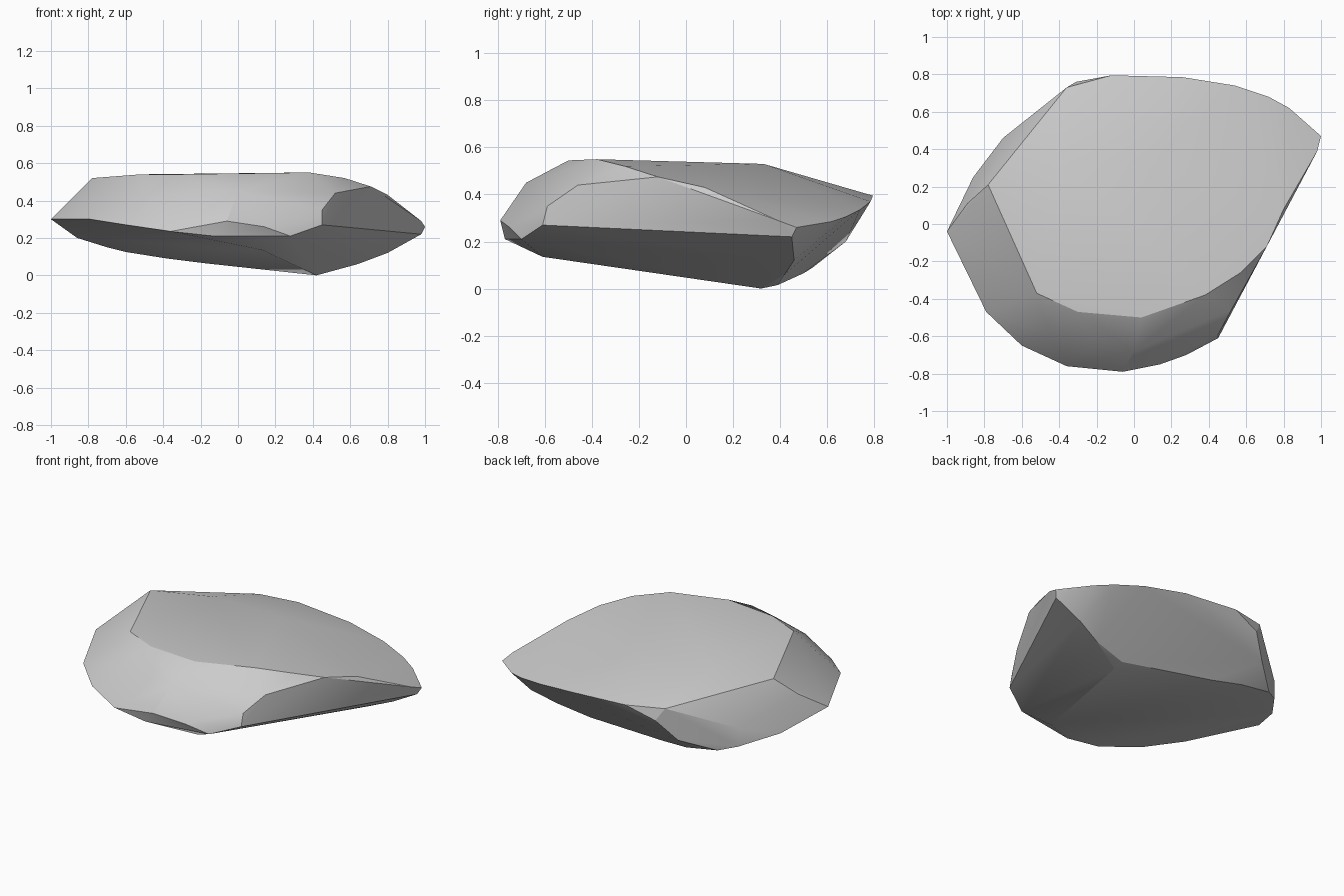
import bpy, bmesh

# Left end and front rim
front_rim = [(-1, -.04, .30), (-.79, -.47, .30), (-.6, -.65, .27), (-.36, -.76, .235),
             (-.06, -.79, .29), (-.13, -.77, .21), (.14, -.75, .26), (.28, -.70, .21), (.45, -.61, .27)]
# Right tip and back rim
back_rim = [(.98, .45, .22), (1, .47, .26), (.98, .39, .29), (.83, .62, .285), (.72, .68, .305),
            (.54, .74, .335), (.26, .785, .37), (-.12, .795, .395), (-.36, .73, .41),
            (-.31, .76, .33), (-.53, .59, .31), (-.70, .46, .27)]
# Edge of the top plateau
plateau = [(-.78, .21, .52), (-.52, -.37, .54), (-.30, -.47, .54), (.04, -.50, .545),
           (.38, -.38, .55), (.57, -.26, .52), (.71, -.12, .475), (.08, .33, .53), (-.42, .33, .53)]
# Chamfer between plateau and front rim
shoulder = [(-.89, .11, .41), (-.45, -.59, .42), (-.20, -.63, .45), (0, -.68, .45),
            (.45, -.59, .35), (.52, -.46, .44), (.80, .08, .43)]
# Sloping underside ridges
underside = [(.13, -.61, .135), (.42, .32, 0), (.42, .39, .015), (.64, .42, .06), (.80, .46, .12),
             (-.18, .50, .065), (-.38, .54, .09), (-.60, .53, .125),
             (-.42, .68, .20), (-.70, .46, .15), (-.86, .25, .20)]

# Wrap the stone in one faceted skin
bm = bmesh.new()
for p in front_rim + back_rim + plateau + shoulder + underside:
    bm.verts.new(p)
hull = bmesh.ops.convex_hull(bm, input=bm.verts[:])
loose = {v for v in hull["geom_interior"] + hull["geom_unused"]
         if isinstance(v, bmesh.types.BMVert) and not v.link_faces}
bmesh.ops.delete(bm, geom=list(loose), context="VERTS")
bmesh.ops.recalc_face_normals(bm, faces=bm.faces[:])

mesh = bpy.data.meshes.new("rock")
bm.to_mesh(mesh)
bm.free()
rock = bpy.data.objects.new("rock", mesh)
bpy.context.collection.objects.link(rock)

# Soft facets with sharp main ridges
bpy.context.view_layer.objects.active = rock
rock.select_set(True)
bpy.ops.object.shade_smooth_by_angle(angle=0.4)
